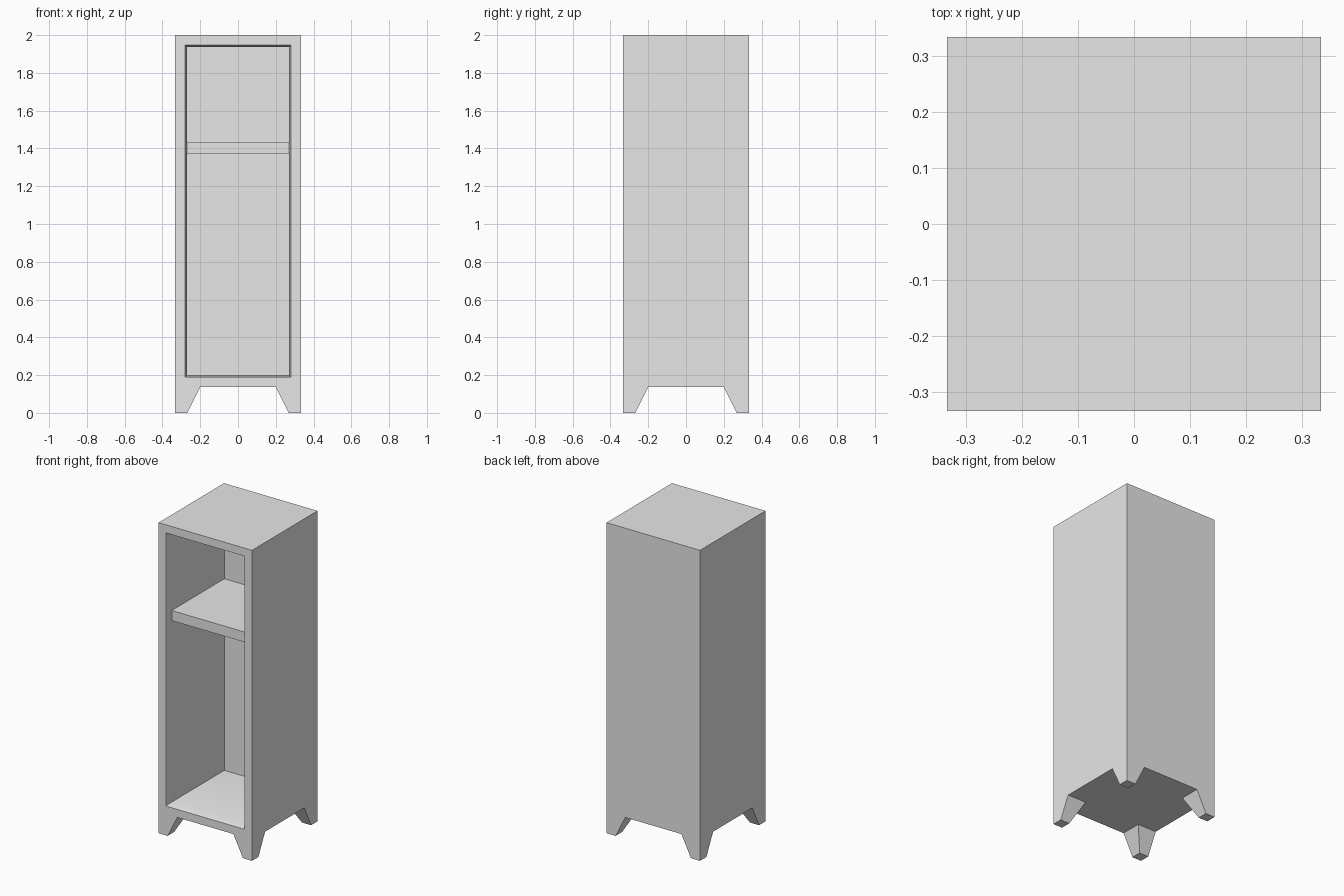
import bpy, bmesh, math
from mathutils import Matrix, Vector

if "Cube" in bpy.data.objects:
    bpy.data.objects.remove(bpy.data.objects["Cube"], do_unlink=True)

HALF, TOP, BASE = 0.333, 2.0, 0.137    # outer half width, top, underside
LIP, BACK = -0.29, 0.245               # front and back of the straight inner walls

grey = bpy.data.materials.new("plain_grey")
grey.use_nodes = True
grey.diffuse_color = (0.8, 0.8, 0.8, 1)
grey.node_tree.nodes["Principled BSDF"].inputs["Base Color"].default_value = (0.8, 0.8, 0.8, 1)


def add_box(bm, low, high):
    low, high = Vector(low), Vector(high)
    bmesh.ops.create_cube(bm, size=1, matrix=Matrix.Translation((low + high) / 2)
                          @ Matrix.Diagonal((*(high - low), 1)))


def finish(bm, name):
    bmesh.ops.recalc_face_normals(bm, faces=bm.faces[:])
    mesh = bpy.data.meshes.new(name)
    bm.to_mesh(mesh)
    bm.free()
    mesh.materials.append(grey)
    obj = bpy.data.objects.new(name, mesh)
    bpy.context.collection.objects.link(obj)
    bpy.ops.object.select_all(action='DESELECT')
    obj.select_set(True)
    bpy.context.view_layer.objects.active = obj
    bpy.ops.object.shade_smooth_by_angle(angle=math.radians(30))
    return obj


# Cabinet block
bm = bmesh.new()
add_box(bm, (-HALF, -HALF, BASE), (HALF, HALF, TOP))
bm.normal_update()

# Open front: rim, shallow sloped lip, then straight compartment
front = min(bm.faces, key=lambda f: f.calc_center_median().y)
bmesh.ops.inset_region(bm, faces=[front], thickness=0.052, use_even_offset=True)
bmesh.ops.inset_region(bm, faces=[front], thickness=0.012, use_even_offset=True)
for v in front.verts:
    v.co.y = LIP
back = bmesh.ops.extrude_discrete_faces(bm, faces=[front])["faces"][0]
for v in back.verts:
    v.co.y = BACK

# Divide the underside and pull its corners down into tapered feet
for axis in (Vector((1, 0, 0)), Vector((0, 1, 0))):
    for side in (-1, 1):
        under = [f for f in bm.faces if all(abs(v.co.z - BASE) < 1e-4 for v in f.verts)]
        geom = set(under)
        for f in under:
            geom.update(f.edges, f.verts)
        bmesh.ops.bisect_plane(bm, geom=list(geom), plane_co=axis * side * 0.2, plane_no=axis)

corners = []
for f in bm.faces:
    c = f.calc_center_median()
    if abs(c.z - BASE) < 1e-4 and min(abs(c.x), abs(c.y)) > 0.2:
        corners.append(f)
for foot in bmesh.ops.extrude_discrete_faces(bm, faces=corners)["faces"]:
    for v in foot.verts:
        v.co.z = 0
        for i in (0, 1):
            if abs(v.co[i]) < 0.25:
                v.co[i] = math.copysign(0.268, v.co[i])
finish(bm, "cabinet_body")

# Shelf fitted between the inner walls
bm = bmesh.new()
add_box(bm, (-0.269, LIP, 1.37), (0.269, BACK, 1.435))
finish(bm, "shelf")
